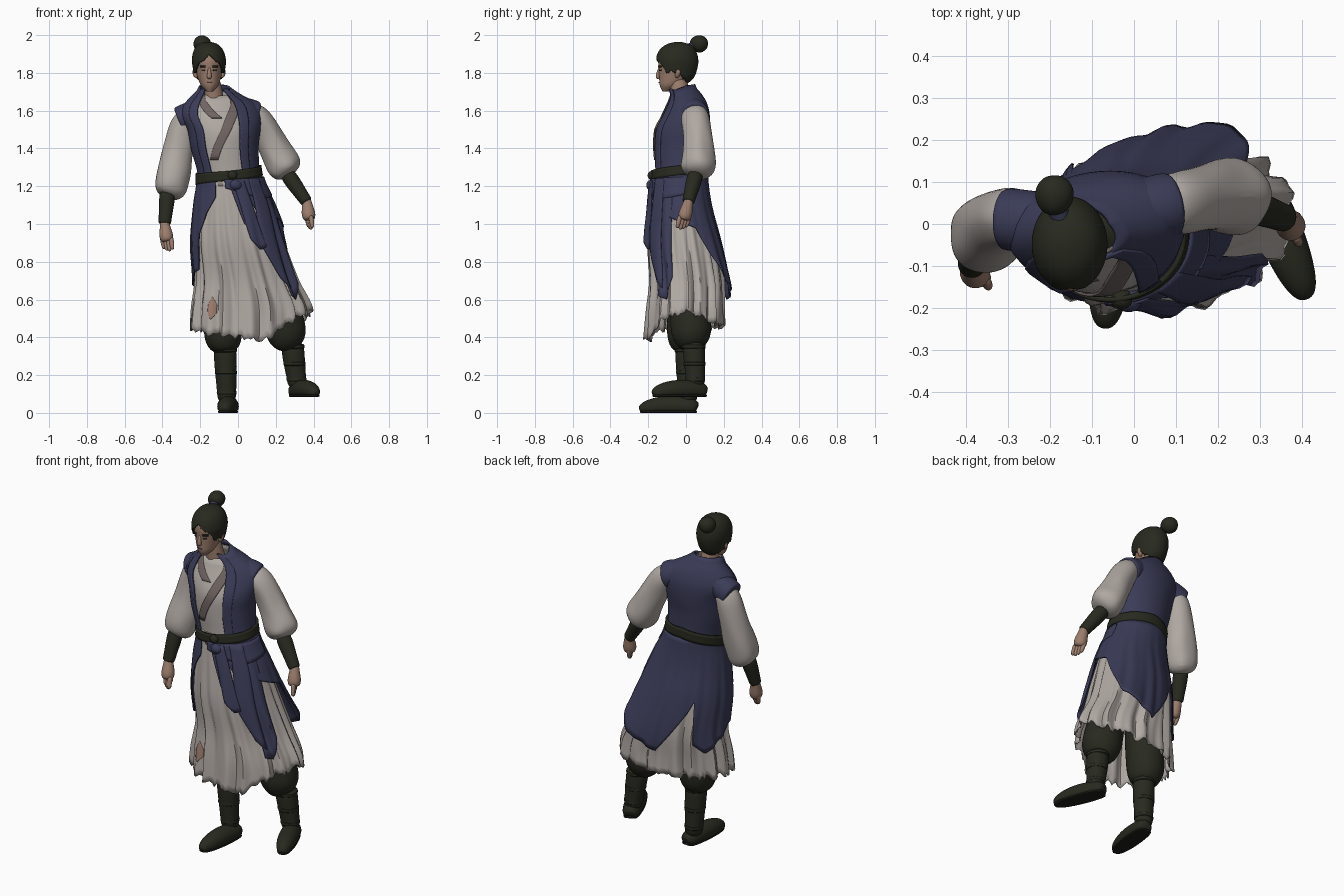
import bpy, bmesh, math, random
from mathutils import Vector

random.seed(4)
cube = bpy.data.objects.get("Cube")
if cube:
    bpy.data.objects.remove(cube, do_unlink=True)


def material(name, r, g, b):
    m = bpy.data.materials.new(name)
    m.use_nodes = True
    m.diffuse_color = (r, g, b, 1)
    bsdf = m.node_tree.nodes["Principled BSDF"]
    bsdf.inputs["Base Color"].default_value = (r, g, b, 1)
    bsdf.inputs["Roughness"].default_value = 0.9
    return m


BLUE = material("indigo cloth", .043, .045, .096)
WHITE = material("off white cloth", .43, .39, .362)
OLIVE = material("dark olive leather", .021, .023, .014)
HAIR = material("black hair", .021, .023, .014)
SKIN = material("skin", .33, .205, .15)
TAUPE = material("taupe trim", .16, .127, .122)
STAIN = material("rust stain", .35, .21, .16)
SOLE = material("sole", .012, .012, .01)

# Cross-sections: height, centre x, centre y, half width, half depth
BODY = [(.34, .065, -.01, .32, .2), (.55, .07, -.005, .31, .19),
        (.7, .045, 0, .265, .185), (.9, .005, -.02, .235, .175),
        (1.1, -.02, -.033, .195, .143), (1.25, -.045, -.033, .153, .126),
        (1.4, -.07, -.033, .165, .13), (1.5, -.075, -.024, .18, .133),
        (1.58, -.09, -.005, .2, .113), (1.64, -.095, .003, .172, .09),
        (1.68, -.11, 0, .118, .072), (1.71, -.12, -.015, .08, .062), (1.73, -.128, -.025, .064, .058)]
HEAD = [(1.702, -.15, -.105, .016, .02), (1.73, -.15, -.085, .043, .053),
        (1.77, -.152, -.06, .06, .082), (1.82, -.153, -.05, .07, .094),
        (1.87, -.154, -.048, .075, .098), (1.92, -.156, -.045, .062, .08),
        (1.95, -.158, -.04, .035, .045), (1.96, -.158, -.04, .004, .004)]


def interp(knots, t, smooth=True):
    """Values between knots, curved or straight."""
    t = min(max(t, knots[0][0]), knots[-1][0])
    i = next(k for k in range(len(knots) - 1) if t <= knots[k + 1][0])
    p, q = knots[i], knots[i + 1]
    a, b = knots[max(i - 1, 0)], knots[min(i + 2, len(knots) - 1)]
    h = q[0] - p[0]
    s = (t - p[0]) / h
    out = []
    for c in range(1, len(p)):
        d = q[c] - p[c]
        m0 = (q[c] - a[c]) / (q[0] - a[0]) * h if smooth else d
        m1 = (b[c] - p[c]) / (b[0] - p[0]) * h if smooth else d
        out.append(p[c] + s * m0 + s * s * (3 * d - 2 * m0 - m1) + s ** 3 * (m0 + m1 - 2 * d))
    return out


def finish(name, bm, mat):
    me = bpy.data.meshes.new(name)
    bm.to_mesh(me)
    bm.free()
    me.materials.append(mat)
    ob = bpy.data.objects.new(name, me)
    bpy.context.collection.objects.link(ob)
    return ob


def sheet(name, rings, a0, a1, top, hem, mat, off=0, pleat=0, skew=0, rows=14, thick=.006,
          ragged=0, flare=((0, 0), (720, 0)), cap=False):
    """Cloth wrapped round a body from angle a0 to a1 (0 = left, 90 = back, 270 = front)."""
    turn = .15 if rings is BODY else 0
    cols = max(6, int((a1 - a0) / 3))
    bm = bmesh.new()
    grid = []
    for i in range(cols + 1):
        deg = a0 + (a1 - a0) * i / cols
        zt, zb = [interp(e, deg, False)[0] if isinstance(e, list) else e for e in (top, hem)]
        zb += ragged * random.uniform(-1, 1) if 0 < i < cols else 0
        column = []
        for j in range(rows + 1):
            v = j / rows
            z = zt + (zb - zt) * v
            a = math.radians(deg + skew * v)
            cx, cy, rx, ry = interp(rings, z)
            fall = min(max((1.25 - z) / .7, 0), 1)
            o = off + pleat * fall * (.6 * math.sin(16 * a + z * 3) + .4 * math.sin(25 * a + 1))
            o += interp(flare, deg)[0] * v * v
            x, y = (rx + o) * math.cos(a - turn), (ry + o) * math.sin(a - turn)
            column.append(bm.verts.new((cx + x * math.cos(turn) - y * math.sin(turn),
                                        cy + x * math.sin(turn) + y * math.cos(turn), z)))
        grid.append(column)
    for p, q in zip(grid, grid[1:]):
        for j in range(rows):
            bm.faces.new((p[j], p[j + 1], q[j + 1], q[j]))
    if a1 - a0 == 360:
        for p, q in zip(grid[0], grid[-1]):
            q.co = p.co
    if cap:
        bm.faces.new([column[0] for column in grid[:-1]])
    bmesh.ops.remove_doubles(bm, verts=bm.verts, dist=.00001)
    ob = finish(name, bm, mat)
    if thick:
        mod = ob.modifiers.new("thickness", "SOLIDIFY")
        mod.thickness, mod.offset = thick, 0
    return ob


def limb(name, pts, mat, n=14, rough=0, zmin=-9, zmax=9, sub=2):
    """Rounded tube through (x, y, z, radius) points."""
    bm = bmesh.new()
    c = [Vector(p[:3]) for p in pts]
    whole = (c[-1] - c[0]).normalized()
    ref = Vector((0, 0, 1)) if abs(whole.x) > .8 else Vector((1, 0, 0))
    rings = []
    for i, p in enumerate(pts):
        t = (c[min(i + 1, len(c) - 1)] - c[max(i - 1, 0)]).normalized()
        u = t.cross(ref).normalized()
        w = t.cross(u)
        ring = []
        for k in range(n):
            a = math.tau * k / n
            r = p[3] * (1 + rough * random.uniform(-1, 1))
            v = c[i] + (u * math.cos(a) + w * math.sin(a)) * r
            v.z = min(max(v.z, zmin), zmax)
            ring.append(bm.verts.new(v))
        rings.append(ring)
    for p, q in zip(rings, rings[1:]):
        for k in range(n):
            bm.faces.new((p[k], p[(k + 1) % n], q[(k + 1) % n], q[k]))
    bm.faces.new(rings[0])
    bm.faces.new(rings[-1])
    bmesh.ops.recalc_face_normals(bm, faces=bm.faces)
    ob = finish(name, bm, mat)
    ob.modifiers.new("round", "SUBSURF").levels = sub
    ob.modifiers["round"].render_levels = sub
    return ob


# Robe: shirt body, pleated skirt and a stain on the skirt
sheet("shirt", BODY, 0, 360, [(0, 1.7), (90, 1.7), (180, 1.7), (270, 1.675), (360, 1.7)], 1.2, WHITE)
HEM = [(0, .54), (50, .47), (90, .45), (180, .45), (215, .43), (265, .4), (285, .38), (320, .5), (360, .54)]
sheet("skirt", BODY, 0, 360, 1.28, HEM, WHITE, pleat=.02, rows=24, ragged=.015)
sheet("skirt_stain", BODY, 227, 236, [(227, .57), (231, .62), (236, .57)], [(227, .54), (231, .49), (236, .53)],
      STAIN, .004, .02, thick=.003)

# Crossed collar
sheet("collar_left", BODY, 306, 322, 1.71, 1.34, TAUPE, .007, skew=-66)
sheet("collar_right", BODY, 216, 232, 1.71, 1.56, TAUPE, .004, skew=42)

# Sleeveless coat with lapels
NECK = [(222, 1.7), (300, 1.7), (380, 1.73), (450, 1.74), (540, 1.73), (596, 1.7)]
sheet("vest", BODY, 300, 596, NECK, 1.22, BLUE, .01, rows=22, thick=.01)
sheet("lapel_left", BODY, 298, 314, 1.715, 1.24, BLUE, .017, thick=.01)
sheet("lapel_right", BODY, 222, 238, 1.715, 1.24, BLUE, .017, thick=.01)
limb("vest_shoulder_right", [(-.13, 0, 1.605, .06), (-.17, 0, 1.602, .07), (-.24, .005, 1.58, .076),
                             (-.308, .012, 1.547, .078), (-.313, .012, 1.545, .07)], BLUE)
limb("vest_shoulder_left", [(-.04, .025, 1.61, .065), (0, .03, 1.605, .074), (.05, .038, 1.588, .081),
                            (.09, .046, 1.572, .082), (.095, .047, 1.57, .07)], BLUE)

# Coat tails, uneven hem with points at the back
TAILS = [(290, 1.17), (302, 1.08), (335, 1.04), (380, .98), (398, .82), (412, .7), (455, .6),
         (482, .84), (489, .92), (493, .66), (508, .6), (535, .68), (555, .73), (570, .76), (578, .95),
         (590, 1.06), (605, 1.14)]
sheet("coat_tails", BODY, 290, 605, 1.26, TAILS, BLUE, .021, .009, rows=22,
      flare=[(290, 0), (380, .015), (412, .055), (445, .02), (475, 0), (605, 0)])
sheet("front_tail_inner", BODY, 304, 327, 1.24, [(304, .9), (318, .7), (327, .66)], BLUE, .03, .016, -6)
sheet("front_tail_outer", BODY, 323, 345, 1.24, [(323, .62), (333, .6), (345, .72)], BLUE, .026, .018, -7)

# Belt, knot and sash ends
sheet("belt", BODY, 0, 360, [(0, 1.31), (90, 1.32), (180, 1.262), (270, 1.28), (360, 1.31)],
      [(0, 1.26), (90, 1.262), (180, 1.205), (270, 1.23), (360, 1.26)], OLIVE, .021, rows=4, thick=.012)
sheet("hip_wrap", BODY, 262, 375, [(262, 1.235), (375, 1.25)], [(262, 1.19), (320, 1.13), (375, 1.16)],
      BLUE, .026, rows=5, thick=.01)
limb("belt_knot", [(-.055, -.174, 1.262, .018), (-.03, -.182, 1.257, .028), (-.005, -.174, 1.252, .02)], OLIVE)
limb("sash_knot", [(-.045, -.175, 1.215, .02), (-.015, -.185, 1.205, .034), (.02, -.177, 1.2, .022)], BLUE)
sheet("sash_end_long", BODY, 276, 294, 1.23, [(276, .92), (286, .86), (294, .88)], BLUE, .033, .015, 10)
sheet("sash_end_short", BODY, 268, 281, 1.23, [(268, 1.0), (281, .97)], BLUE, .028, .012, 14)

# Sleeves, bracers
limb("sleeve_right", [(-.25, .01, 1.58, .06), (-.285, .012, 1.535, .075), (-.302, .01, 1.46, .076),
                      (-.322, 0, 1.37, .082), (-.338, -.015, 1.29, .09), (-.35, -.028, 1.22, .096),
                      (-.358, -.035, 1.165, .088), (-.368, -.045, 1.14, .048)], WHITE, 12, rough=.1)
limb("sleeve_left", [(.05, .04, 1.6, .06), (.1, .048, 1.562, .077), (.145, .058, 1.5, .08),
                     (.18, .066, 1.43, .083), (.215, .066, 1.36, .092), (.24, .062, 1.31, .097),
                     (.258, .055, 1.275, .085), (.27, .05, 1.255, .045)], WHITE, 12, rough=.1)
ARMS = {"right": ([(-.372, -.045, 1.18), (-.388, -.1, 1.0), (-.368, -.14, .85)], Vector((.85, -.5, 0))),
        "left": ([(.25, .055, 1.28), (.365, .012, 1.115), (.385, -.025, .965)], Vector((.4, -.9, 0)))}
for side, (pts, across) in ARMS.items():
    elbow, wrist, tip = [Vector(p) for p in pts]
    limb("bracer_" + side, [(*elbow.lerp(wrist, t), r) for t, r in
                            ((0, .042), (.3, .043), (.5, .04), (.75, .036), (.97, .034), (1, .03))], OLIVE, rough=.03)
    limb("palm_" + side, [(*wrist.lerp(tip, t), r) for t, r in
                          ((-.15, .024), (.1, .028), (.35, .038), (.55, .036), (.64, .024))], SKIN)
    for k in range(4):
        shift = across * ((k - 1.5) * -.019)
        base = wrist.lerp(tip, .45) + shift
        end = tip + shift * .9 + Vector((0, 0, abs(k - 1.3) * .009))
        limb(f"finger_{side}_{k + 1}", [(*base, .014), (*base.lerp(end, .5), .0135), (*end, .011)], SKIN, 8)
    thumb = wrist.lerp(tip, .2)
    limb("thumb_" + side, [(*thumb, .016), (*(thumb + across * .036 + Vector((0, 0, -.035))), .014),
                           (*(thumb + across * .042 + Vector((0, 0, -.078))), .01)], SKIN, 8)

# Baggy trousers, boots and feet
LEGS = {"right": ([(-.04, 0, .8, .09), (-.07, 0, .6, .105), (-.076, 0, .48, .11), (-.078, 0, .4, .105),
                   (-.072, 0, .345, .085), (-.07, 0, .32, .05)],
                  [(-.07, 0, .37), (-.058, .012, .06)], (-.04, .06), (-.07, -.245), 0),
        "left": ([(.13, .015, .8, .09), (.21, .02, .6, .105), (.24, .025, .48, .113), (.258, .03, .41, .11),
                  (.275, .035, .365, .085), (.285, .04, .34, .05)],
                 [(.285, .04, .38), (.315, .05, .14)], (.298, .105), (.412, -.175), .085)}
for side, (thigh, shaft, heel, toe, floor) in LEGS.items():
    limb("trouser_" + side, thigh, OLIVE, rough=.06)
    knee, ankle = [Vector(p) for p in shaft]
    limb("boot_shaft_" + side, [(*knee.lerp(ankle, t), r) for t, r in
                                ((0, .06), (.25, .062), (.55, .057), (.8, .052), (1.05, .052))], OLIVE, rough=.04)
    for t, r in ((.12, .066), (.5, .061), (.85, .055)):
        mid = knee.lerp(ankle, t)
        limb(f"boot_strap_{side}", [(*(mid + Vector((0, 0, h))), s) for h, s in
                                    ((.016, r * .85), (.01, r), (-.01, r), (-.016, r * .85))], OLIVE, sub=1)
    heel, toe = Vector((*heel, floor)), Vector((*toe, floor))
    shape = ((0, .03), (.06, .048), (.3, .056), (.6, .056), (.85, .044), (.96, .03), (1, .016))
    foot = [(heel.lerp(toe, t), r) for t, r in shape]
    limb("foot_" + side, [(p.x, p.y, p.z + r * .65, r) for p, r in foot], OLIVE, zmin=floor + .006)
    limb("sole_" + side, [(p.x, p.y, p.z + .008, r * .92) for p, r in foot], SOLE, zmin=floor, zmax=floor + .012)

# Head and face
limb("neck", [(-.125, -.02, 1.6, .06), (-.13, -.03, 1.68, .054), (-.14, -.04, 1.74, .05), (-.145, -.045, 1.78, .045)], SKIN)
sheet("head", HEAD, 0, 360, 1.95, 1.702, SKIN, rows=24, thick=0)
limb("nose", [(-.152, -.138, 1.832, .007), (-.152, -.147, 1.80, .011), (-.152, -.15, 1.778, .015), (-.152, -.142, 1.768, .009)], SKIN, 8)
for side, mid in (("right", 244), ("left", 296)):
    sheet("eye_" + side, HEAD, mid - 8, mid + 8, 1.818, 1.81, HAIR, .003, rows=2, thick=.003)
    sheet("brow_" + side, HEAD, mid - 12, mid + 12, 1.838, 1.83, HAIR, .004, rows=2, thick=.004)
    s = 1 if side == "left" else -1
    limb("ear_" + side, [(-.153 + s * .07, -.04, 1.825, .014), (-.153 + s * .076, -.042, 1.8, .018),
                         (-.153 + s * .066, -.05, 1.772, .01)], SKIN, 8)
sheet("mouth", HEAD, 258, 282, 1.751, 1.747, TAUPE, .003, rows=2, thick=.003)

# Swept hair, topknot and tie
LINE = [(0, 1.8), (30, 1.77), (90, 1.735), (150, 1.77), (195, 1.81), (208, 1.8), (220, 1.83), (234, 1.855),
        (252, 1.87), (272, 1.895), (288, 1.87), (306, 1.855), (320, 1.83), (332, 1.8), (345, 1.81), (360, 1.8)]
sheet("hair", HEAD, 0, 360, 1.96, LINE, HAIR, .011, rows=18, thick=.008, ragged=.005, cap=True)
limb("topknot_tie", [(-.17, .0, 1.925, .026), (-.18, .03, 1.937, .024), (-.186, .048, 1.945, .026)], BLUE)
limb("topknot", [(-.183, .025, 1.944, .02), (-.187, .04, 1.95, .04), (-.19, .07, 1.955, .05),
                 (-.192, .098, 1.955, .042), (-.193, .117, 1.955, .018)], HAIR, rough=.04)

# Smooth shading with sharp edges kept
bpy.ops.object.select_all(action="DESELECT")
for ob in bpy.context.collection.objects:
    if ob.type == "MESH":
        ob.select_set(True)
        bpy.context.view_layer.objects.active = ob
bpy.ops.object.shade_smooth_by_angle(angle=math.radians(50))
